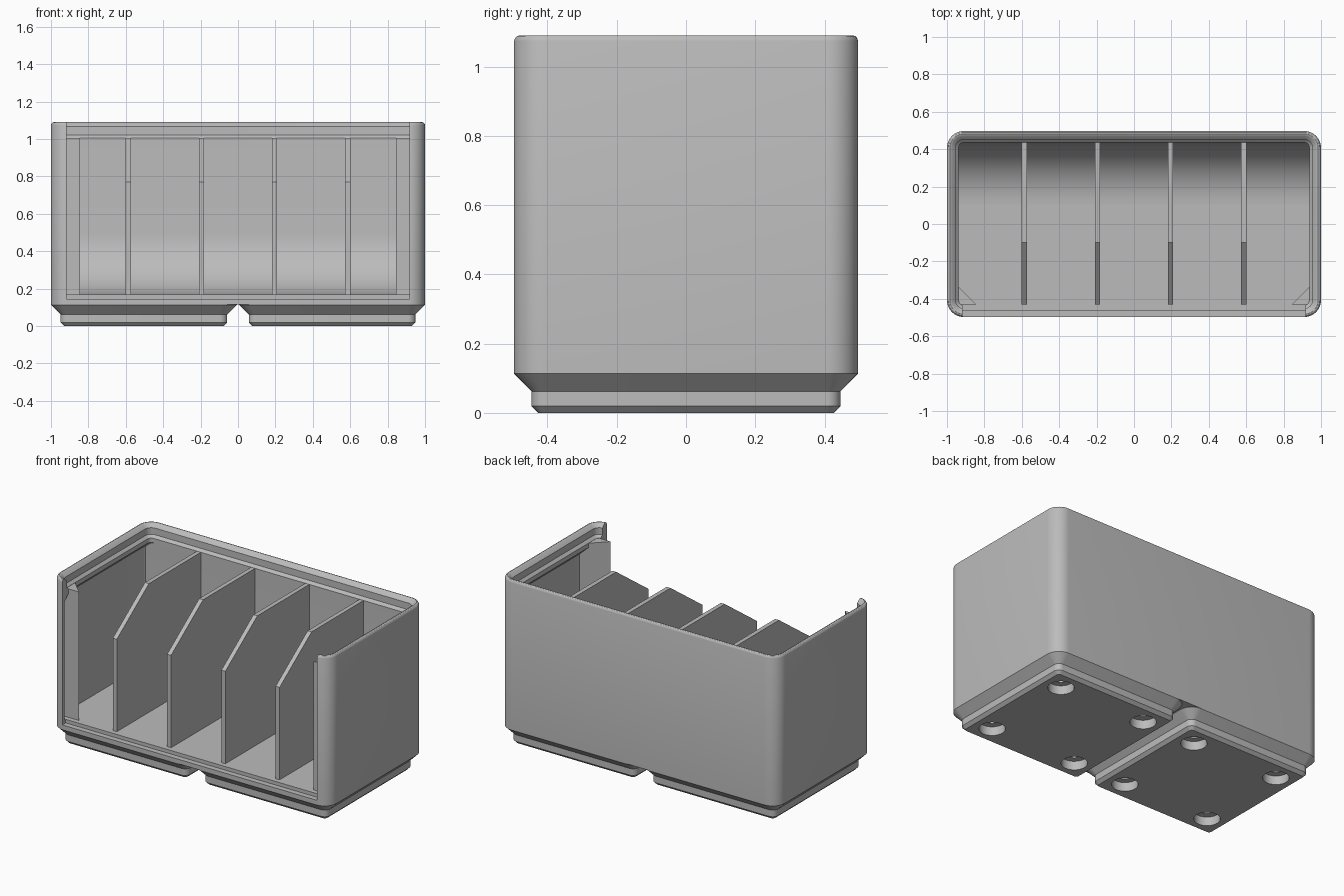
import bpy, bmesh
from math import sin, cos, pi, radians

cube = bpy.data.objects.get("Cube")
if cube:
    bpy.data.objects.remove(cube)

grey = bpy.data.materials.new("plain_grey")
grey.use_nodes = True
COLOR = (0.5, 0.5, 0.5, 1)
grey.diffuse_color = COLOR
grey.node_tree.nodes["Principled BSDF"].inputs["Base Color"].default_value = COLOR


def finish(name, bm):
    bmesh.ops.remove_doubles(bm, verts=bm.verts, dist=1e-5)
    bmesh.ops.recalc_face_normals(bm, faces=bm.faces)
    mesh = bpy.data.meshes.new(name)
    bm.to_mesh(mesh)
    bm.free()
    mesh.materials.append(grey)
    obj = bpy.data.objects.new(name, mesh)
    bpy.context.collection.objects.link(obj)
    return obj


def loft(name, hx, hy, r, profile, steps=10):
    """Rounded rectangle swept through (z, inset) rings, capped at both ends."""
    bm = bmesh.new()
    rings = []
    for z, inset in profile:
        ring = []
        for q, (sx, sy) in enumerate([(1, 1), (-1, 1), (-1, -1), (1, -1)]):
            for i in range(steps + 1):
                a = (q + i / steps) * pi / 2
                ring.append(bm.verts.new((sx * (hx - r) + (r - inset) * cos(a),
                                          sy * (hy - r) + (r - inset) * sin(a), z)))
        rings.append(ring)
    for lo, hi in zip(rings, rings[1:]):
        for i in range(len(lo)):
            j = (i + 1) % len(lo)
            bm.faces.new((lo[i], lo[j], hi[j], hi[i]))
    bm.faces.new(rings[0])
    bm.faces.new(rings[-1])
    return finish(name, bm)


def prism(name, points, axis, start, end):
    """Polygon extruded along x (points are y, z) or along z (points are x, y)."""
    bm = bmesh.new()
    place = (lambda p, d: (d, *p)) if axis == "x" else (lambda p, d: (*p, d))
    face = bm.faces.new([bm.verts.new(place(p, start)) for p in points])
    ext = bmesh.ops.extrude_face_region(bm, geom=[face])
    shift = (end - start, 0, 0) if axis == "x" else (0, 0, end - start)
    bmesh.ops.translate(bm, vec=shift,
                        verts=[v for v in ext["geom"] if isinstance(v, bmesh.types.BMVert)])
    return finish(name, bm)


def cut(obj, cutter):
    mod = obj.modifiers.new("cut", "BOOLEAN")
    mod.operation = "DIFFERENCE"
    mod.solver = "EXACT"
    mod.object = cutter
    bpy.context.view_layer.update()
    bpy.context.view_layer.objects.active = obj
    bpy.ops.object.modifier_apply(modifier=mod.name)
    bpy.data.objects.remove(cutter)


HX, HY, R = 1.0, 0.497, 0.09
BASE, FLOOR, TOP = 0.116, 0.168, 1.006   # body underside, floor, divider top
WALL, LIP = 0.0228, 0.0623               # wall thickness, lip depth
parts = []

# Outer shell: up the outside, over the rounded rim, down the stacking lip
body = loft("bin_body", HX, HY, R, [
    (BASE, 0), (1.074, 0), (1.082, 0.0025), (1.088, 0.008), (1.09, 0.015),
    (1.088, 0.021), (1.084, 0.0275), (1.066, 0.0455), (1.0226, 0.0455),
    (TOP, LIP), (0.977, LIP), (0.938, WALL), (FLOOR, WALL)])

# Front opening with a stepped sill
for depth, sill in ((-0.462, 0.145), (-0.43, FLOOR + 0.002)):
    cut(body, prism("opening_cutter", [(-0.6, sill), (depth, sill), (depth, 1.2), (-0.6, 1.2)],
                    "x", -0.918, 0.918))
parts.append(body)

# Curved scoop along the back of the floor
BACK, SR = HY - LIP, 0.33
arc = [(BACK - SR + SR * sin(a), FLOOR + SR - SR * cos(a))
       for a in (i * pi / 32 for i in range(17))]
parts.append(prism("back_scoop", arc + [(BACK, 0.977), (0.46, 0.977), (0.46, 0.15), (BACK - SR, 0.15)],
                   "x", -0.98, 0.98))

# Dividers with a sloped front corner
for i in range(4):
    x = (i - 1.5) * 0.391
    parts.append(prism(f"divider_{i + 1}", [(0.46, 0.15), (0.46, TOP), (-0.1, TOP),
                                            (-0.43, 0.77), (-0.43, 0.15)],
                       "x", x - 0.0143, x + 0.0143))

# Front corner posts
for side, s in (("left", 1), ("right", -1)):
    parts.append(prism(f"{side}_corner_post", [(s * 0.845, -0.43), (s * 0.985, -0.43), (s * 0.985, -0.29)],
                       "z", 0.15, TOP - 0.001))

# Two stepped feet, each with four stepped holes underneath
for side, s in (("left", 1), ("right", -1)):
    foot = loft(f"{side}_foot", HY, HY, R,
                [(0, 0.0707), (0.0192, 0.0515), (0.0623, 0.0515), (0.1137, 0), (BASE, 0)])
    for hx in (-0.311, 0.311):
        for hy in (-0.311, 0.311):
            hole = loft("hole_cutter", 0.077, 0.077, 0.077,
                        [(-0.05, 0), (0.0575, 0), (0.0575, 0.041), (0.11, 0.041)], 8)
            hole.location = (hx, hy, 0)
            cut(foot, hole)
    foot.location.x = s * 0.503
    parts.append(foot)

# Smooth the rounded surfaces, keep the edges crisp
bpy.ops.object.select_all(action="DESELECT")
for obj in parts:
    obj.select_set(True)
bpy.context.view_layer.objects.active = body
bpy.ops.object.shade_smooth_by_angle(angle=radians(30))
